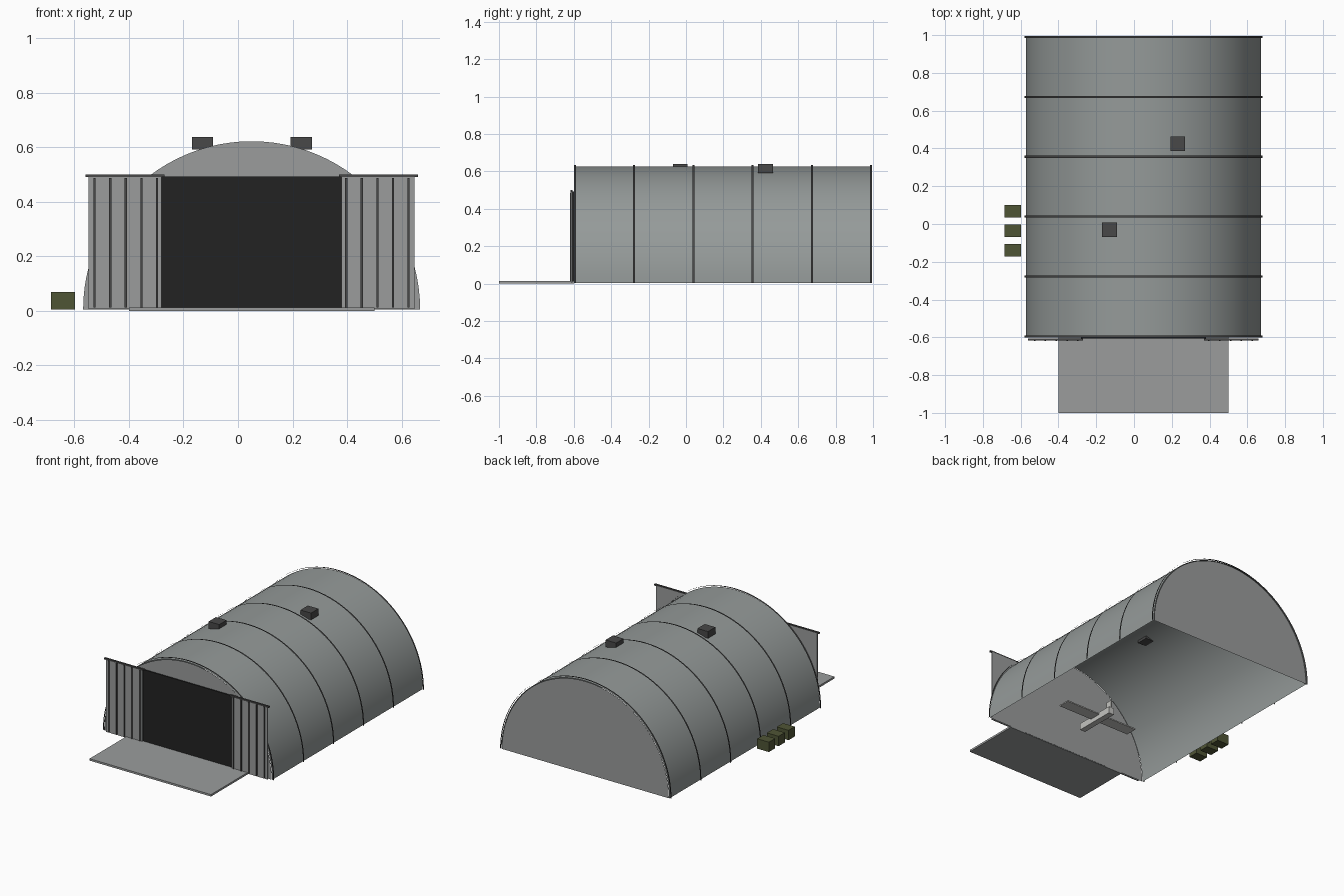
import bpy, bmesh, math

if "Cube" in bpy.data.objects:
    bpy.data.objects.remove(bpy.data.objects["Cube"])

CX, R, BASE = 0.05, 0.622, 0.004      # arch centre, radius, foot height
Y0, Y1 = -0.6, 0.995                  # hall front and back


def material(name, *rgb):
    m = bpy.data.materials.new(name)
    m.diffuse_color = (*rgb, 1)
    m.use_nodes = True
    m.node_tree.nodes["Principled BSDF"].inputs["Base Color"].default_value = m.diffuse_color
    return m


steel = material("steel_grey", 0.30, 0.325, 0.32)
panel = material("panel_grey", 0.325, 0.335, 0.335)
dark = material("dark_metal", 0.065, 0.065, 0.065)
black = material("opening_black", 0.016, 0.016, 0.016)
olive = material("olive_green", 0.078, 0.09, 0.036)
pale = material("pale_grey", 0.55, 0.55, 0.53)


def finish(name, bm, mat, smooth=False):
    me = bpy.data.meshes.new(name)
    bm.to_mesh(me)
    bm.free()
    me.materials.append(mat)
    for p in me.polygons:
        p.use_smooth = smooth
    ob = bpy.data.objects.new(name, me)
    bpy.context.collection.objects.link(ob)
    return ob


def box(name, x, y, z, mat):
    """Box from (low, high) pairs on each axis."""
    bm = bmesh.new()
    bmesh.ops.create_cube(bm, size=1)
    for v in bm.verts:
        v.co = [r[0] if c < 0 else r[1] for c, r in zip(v.co, (x, y, z))]
    return finish(name, bm, mat)


def arc(bm, r, y, n=48):
    return [bm.verts.new((CX + r * math.cos(math.pi * i / n), y,
                          BASE + r * math.sin(math.pi * i / n))) for i in range(n + 1)]


def arch(name, r, ya, yb, mat):
    """Open half-cylinder sheet."""
    bm = bmesh.new()
    a, b = arc(bm, r, ya), arc(bm, r, yb)
    for i in range(len(a) - 1):
        bm.faces.new((a[i], a[i + 1], b[i + 1], b[i]))
    bm.normal_update()
    mid = bm.faces[:][len(a) // 2]
    if mid.normal.z < 0:
        bmesh.ops.reverse_faces(bm, faces=bm.faces[:])
    return finish(name, bm, mat, True)


def end_wall(name, y, flip):
    bm = bmesh.new()
    v = arc(bm, R - 0.004, y)
    bm.faces.new(v[::-1] if flip else v)
    return finish(name, bm, panel)


# Barrel roof, end walls and raised hoops
arch("barrel_roof", R, Y0, Y1, steel)
end_wall("front_wall", Y0 + 0.002, False)
end_wall("back_wall", Y1 - 0.002, True)
for i in range(6):
    y = Y0 + 0.0055 + i * (Y1 - Y0 - 0.011) / 5
    arch(f"roof_hoop_{i}", R + 0.009, y - 0.0055, y + 0.0055, dark)

# Dark doorway and apron in front of it
box("doorway", (-0.28, 0.38), (-0.606, -0.599), (0.004, 0.492), black)
box("apron", (-0.4, 0.5), (-1.0, -0.6), (0, 0.013), panel)

# Sliding doors pushed open to both sides, with ribs and top rails
for side, s in (("left", -1), ("right", 1)):
    def span(a, b):
        return tuple(sorted((CX + s * a, CX + s * b)))
    box(f"{side}_door", span(0.33, 0.598), (-0.614, -0.606), (0.006, 0.492), panel)
    box(f"{side}_door_rail", span(0.32, 0.61), (-0.618, -0.606), (0.49, 0.5), dark)
    for i in range(5):
        c = 0.347 + i * 0.0572
        box(f"{side}_door_rib_{i}", span(c - 0.004, c + 0.004),
            (-0.62, -0.613), (0.012, 0.488), dark)

# Roof vents
for i, (x, y) in enumerate(((-0.13, -0.03), (0.232, 0.425))):
    box(f"roof_vent_{i}", (x - 0.039, x + 0.039), (y - 0.039, y + 0.039),
        (0.592, 0.638), dark)

# Crates beside the left wall
for i, y in enumerate((-0.14, -0.035, 0.068)):
    box(f"crate_{i}", (-0.685, -0.598), (y - 0.033, y + 0.033), (0.004, 0.07), olive)

# Small parked aircraft inside
box("aircraft_body", (CX - 0.02, CX + 0.02), (-0.44, -0.16), (0.07, 0.115), pale)
box("aircraft_wing", (CX - 0.275, CX + 0.275), (-0.335, -0.255), (0.1, 0.108), pale)
box("aircraft_fin", (CX - 0.005, CX + 0.005), (-0.2, -0.16), (0.115, 0.165), pale)
